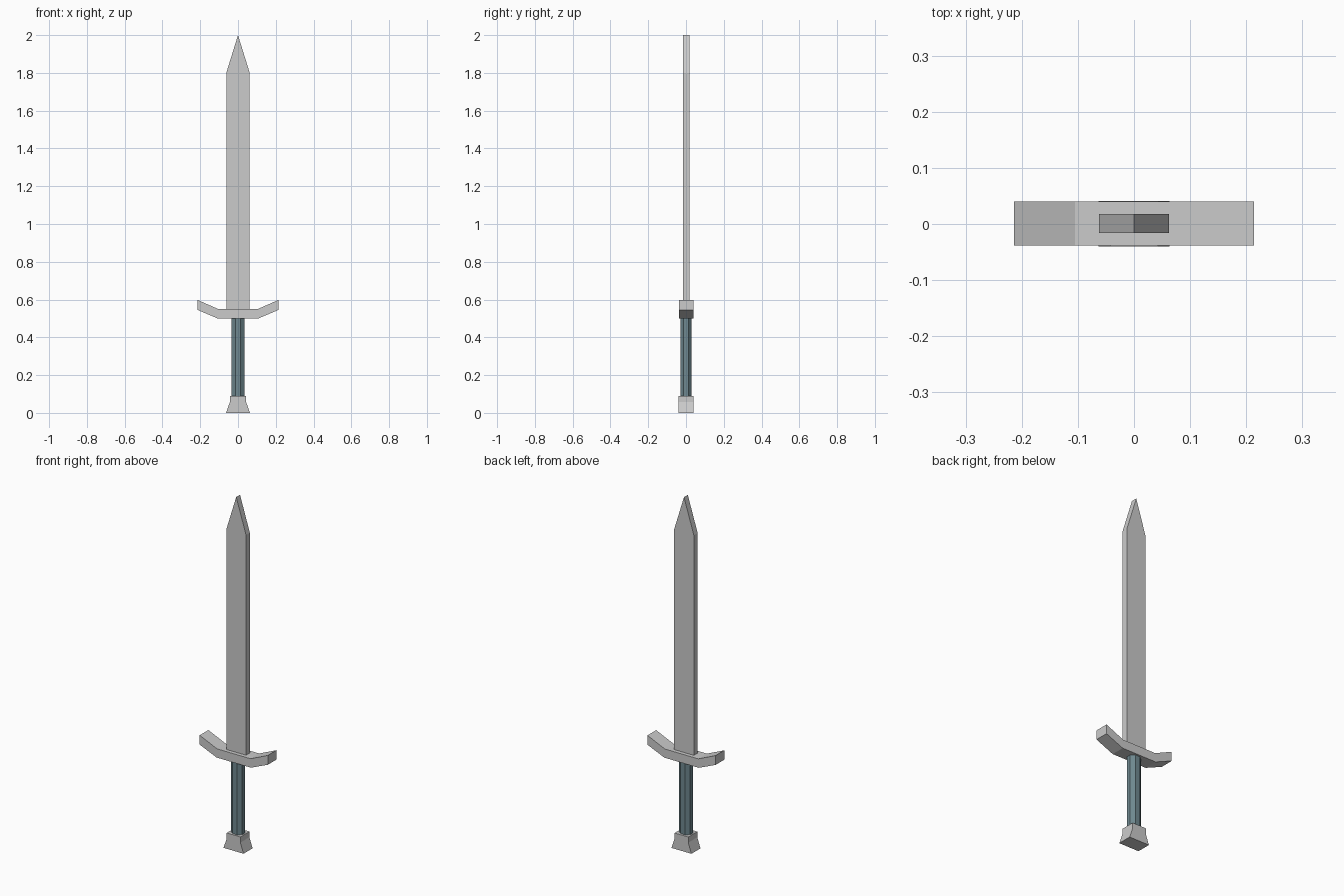
import bpy, bmesh, math
from mathutils import Matrix

if "Cube" in bpy.data.objects:
    bpy.data.objects.remove(bpy.data.objects["Cube"])


def extrude_half(name, half, y0, y1):
    """Mirror a right-hand (x, z) outline across x = 0 and extrude it along y."""
    left = [(-x, z) for x, z in reversed(half) if x > 0]
    bm = bmesh.new()
    face = bm.faces.new([bm.verts.new((x, y0, z)) for x, z in half + left])
    ext = bmesh.ops.extrude_face_region(bm, geom=[face])
    moved = [v for v in ext["geom"] if isinstance(v, bmesh.types.BMVert)]
    bmesh.ops.translate(bm, verts=moved, vec=(0, y1 - y0, 0))
    bmesh.ops.recalc_face_normals(bm, faces=bm.faces)
    return finish(name, bm)


def finish(name, bm):
    mesh = bpy.data.meshes.new(name)
    bm.to_mesh(mesh)
    bm.free()
    obj = bpy.data.objects.new(name, mesh)
    bpy.context.collection.objects.link(obj)
    return obj


# Blade with pointed tip
extrude_half("blade", [(0.062, 0.535), (0.062, 1.8), (0, 2.0)], -0.016, 0.018)

# Crossguard with upswept arms
extrude_half("crossguard", [(0.108, 0.50), (0.214, 0.545), (0.214, 0.598),
                            (0.105, 0.55)], -0.038, 0.04)

# Flared pommel
extrude_half("pommel", [(0.063, 0.0), (0.043, 0.058), (0.043, 0.09)], -0.04, 0.041)

# Eight-sided oval grip
bm = bmesh.new()
z0, z1 = 0.085, 0.505
bmesh.ops.create_cone(bm, cap_ends=True, segments=8, radius1=1, radius2=1, depth=z1 - z0)
r = 1 / math.cos(math.pi / 8)
bmesh.ops.transform(bm, verts=bm.verts, matrix=Matrix.Translation((0, 0, (z0 + z1) / 2))
                    @ Matrix.Diagonal((0.035 * r, 0.029 * r, 1, 1))
                    @ Matrix.Rotation(math.pi / 8, 4, "Z"))
# keep the flats facing the axes whatever the starting angle of the ring
if max(v.co.x for v in bm.verts) > 0.0355:
    bmesh.ops.transform(bm, verts=bm.verts, matrix=Matrix.Diagonal((1 / r, 1 / r, 1, 1)))
grip = finish("grip", bm)
mat = bpy.data.materials.new("grip_wrap")
mat.diffuse_color = (0.16, 0.25, 0.28, 1)
mat.use_nodes = True
mat.node_tree.nodes["Principled BSDF"].inputs["Base Color"].default_value = mat.diffuse_color
grip.data.materials.append(mat)
